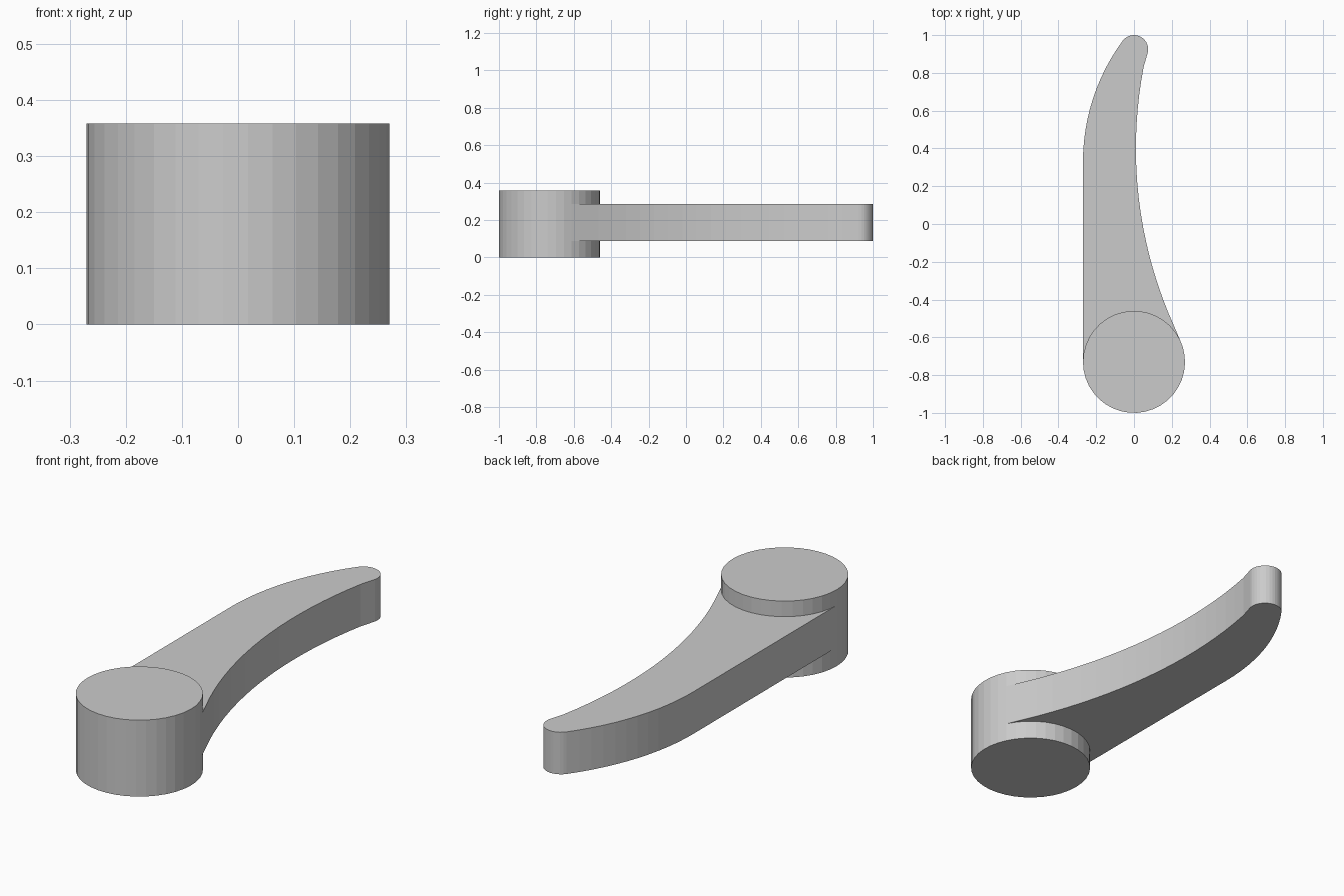
import bpy, bmesh
from math import cos, sin, atan2, pi

if "Cube" in bpy.data.objects:
    bpy.data.objects.remove(bpy.data.objects["Cube"])

HUB, HUB_R = (0, -0.73), 0.27
TIP, TIP_R = (0, 0.925), 0.075
RIGHT, RIGHT_R = (2.30, 0.40), 2.29     # concave side
LEFT, LEFT_R = (0.81, 0.33), 1.08       # convex side
Z0, ZB, ZT, Z1 = 0.0, 0.088, 0.285, 0.358


def arc(c, r, a0, a1, n):
    return [(c[0] + r * cos(a0 + (a1 - a0) * i / n),
             c[1] + r * sin(a0 + (a1 - a0) * i / n)) for i in range(n + 1)]


def angle(a, b):
    return atan2(b[1] - a[1], b[0] - a[0])


# Tangent directions where the arcs meet
t_hub = angle(HUB, RIGHT)
t_tip = angle(TIP, RIGHT)
t_left = angle(LEFT, TIP)

inner = arc(HUB, HUB_R, t_hub, pi, 16)             # hub side facing the arm
outer = arc(HUB, HUB_R, pi, 2 * pi + t_hub, 22)    # free side of the hub
outer[0], outer[-1] = inner[-1], inner[0]
arm = ([inner[0]] + arc(RIGHT, RIGHT_R, t_hub + pi, t_tip + pi, 20)[1:-1]
       + arc(TIP, TIP_R, t_tip, t_left, 14)
       + arc(LEFT, LEFT_R, t_left, pi, 12)[1:] + [inner[-1]])

bm = bmesh.new()


def face(pts):
    bm.faces.new([bm.verts.new(p) for p in pts])


def wall(path, zs):
    for p, q in zip(path, path[1:]):
        for a, b in zip(zs, zs[1:]):
            face([(*p, a), (*q, a), (*q, b), (*p, b)])


def cap(path, z, up):
    face([(*p, z) for p in (path if up else path[::-1])])


# Hub: free side full height, arm side only above and below the arm
wall(outer, [Z0, ZB, ZT, Z1])
wall(inner, [Z0, ZB])
wall(inner, [ZT, Z1])
disc = inner + outer[1:-1]
cap(disc, Z0, False)
cap(disc, Z1, True)

# Arm: curved side wall and flat top and bottom meeting the hub
wall(arm, [ZB, ZT])
outline = arm + inner[-2:0:-1]
cap(outline, ZB, False)
cap(outline, ZT, True)

bmesh.ops.remove_doubles(bm, verts=bm.verts, dist=1e-4)
# Merge the stacked hub panels into single tall facets
flat = [e for e in bm.edges if len(e.link_faces) == 2
        and abs(e.verts[0].co.z - e.verts[1].co.z) < 1e-5
        and e.calc_face_angle(1) < 1e-3]
bmesh.ops.dissolve_edges(bm, edges=flat, use_verts=True)
bmesh.ops.recalc_face_normals(bm, faces=bm.faces)

mesh = bpy.data.meshes.new("lever_handle")
bm.to_mesh(mesh)
bm.free()
bpy.context.collection.objects.link(bpy.data.objects.new("lever_handle", mesh))
